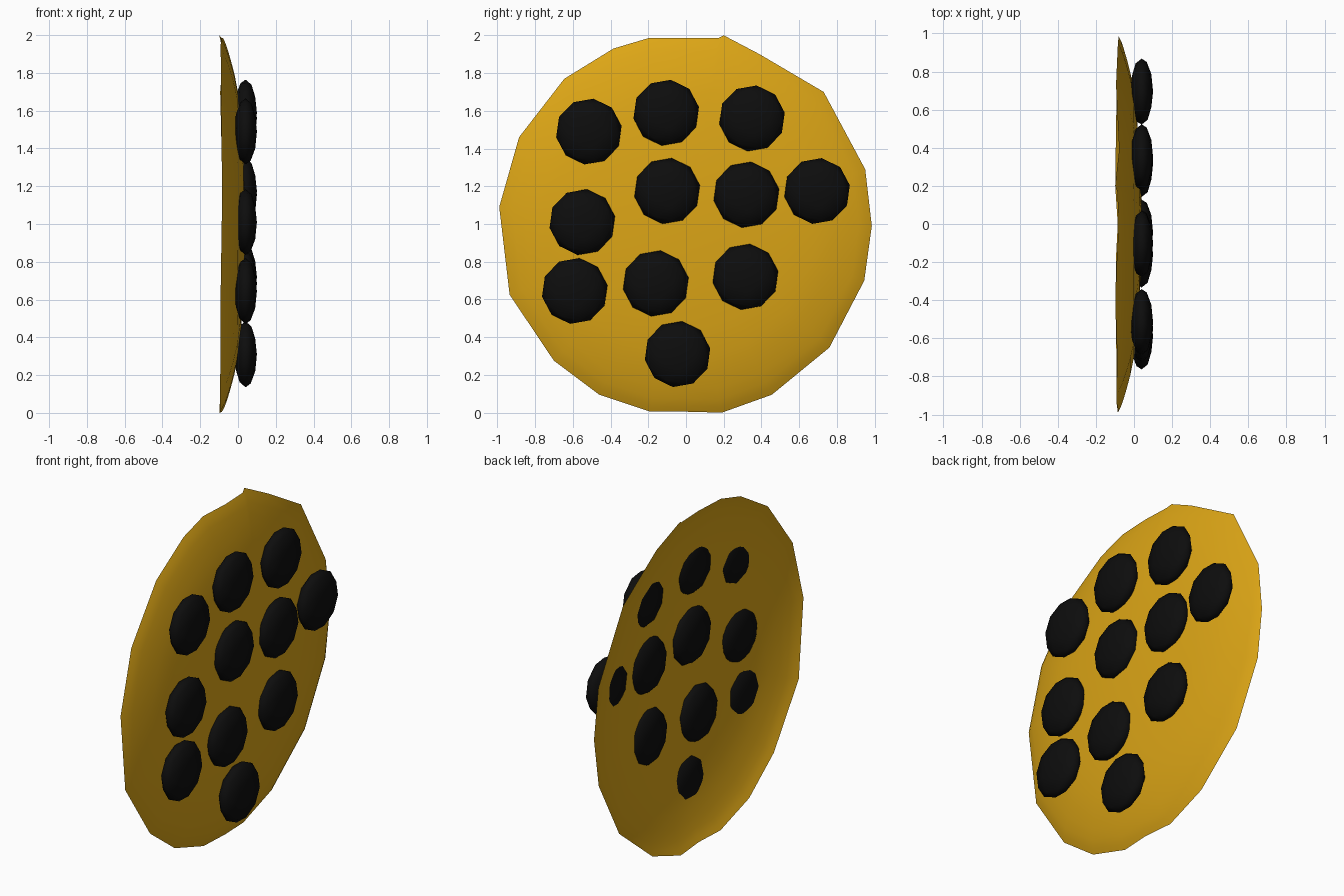
import bpy, bmesh, math
from mathutils import Matrix

if "Cube" in bpy.data.objects:
    bpy.data.objects.remove(bpy.data.objects["Cube"])


def material(name, rgb):
    m = bpy.data.materials.new(name)
    m.diffuse_color = (*rgb, 1)
    m.use_nodes = True
    m.node_tree.nodes["Principled BSDF"].inputs["Base Color"].default_value = m.diffuse_color
    return m


def finish(bm, name, mat):
    me = bpy.data.meshes.new(name)
    bm.to_mesh(me)
    bm.free()
    for p in me.polygons:
        p.use_smooth = True
    me.materials.append(mat)
    ob = bpy.data.objects.new(name, me)
    bpy.context.collection.objects.link(ob)
    return ob


yellow = material("yellow", (0.72, 0.38, 0.008))
black = material("black", (0.004, 0.004, 0.004))

# Dome depth x as a function of radius
PROFILE = [(0, .04), (.2, .038), (.4, .028), (.6, .012), (.7, 0), (.8, -.02),
           (.9, -.047), (.96, -.067), (1.0, -.088), (1.025, -.102)]


def depth(r):
    for (r0, x0), (r1, x1) in zip(PROFILE, PROFILE[1:]):
        if r <= r1:
            return x0 + (x1 - x0) * (r - r0) / (r1 - r0)
    return PROFILE[-1][1]


# Thin domed shell with an irregular many-sided rim (y, z), counter-clockwise seen from +x
RIM = [(.985, .99), (.95, 1.29), (.73, 1.70), (.39, 1.90), (.2, 2.0), (.17, 1.985),
       (0, 1.985), (-.2, 1.985), (-.385, 1.93), (-.645, 1.77), (-.885, 1.46),
       (-.99, 1.09), (-.935, .625), (-.70, .275), (-.46, .095), (-.19, .005),
       (0, .005), (.19, 0), (.455, .095), (.76, .345), (.945, .70)]
bm = bmesh.new()
centre = bm.verts.new((depth(0), 0, 1))
rings = []
for s in (.2, .4, .55, .7, .8, .87, .93, .97, 1):
    rings.append([bm.verts.new((depth(s * math.hypot(y, z - 1)), s * y, 1 + s * (z - 1)))
                  for y, z in RIM])
n = len(RIM)
for i in range(n):
    j = (i + 1) % n
    bm.faces.new((centre, rings[0][i], rings[0][j]))
    for a, b in zip(rings, rings[1:]):
        bm.faces.new((a[i], b[i], b[j], a[j]))
finish(bm, "domed_shell", yellow)

# Flattened round spots that poke through the shell
SPOTS = [(-.515, 1.49), (-.105, 1.59), (.35, 1.56), (-.1, 1.175), (.32, 1.155),
         (.695, 1.175), (-.55, 1.01), (-.59, .645), (-.16, .685), (.315, .72), (-.045, .31)]
for k, (y, z) in enumerate(SPOTS):
    bm = bmesh.new()
    bmesh.ops.create_icosphere(bm, subdivisions=2, radius=1)
    bm.transform(Matrix.Translation((.04, y, z)) @ Matrix.Diagonal((.06, .176, .176, 1))
                 @ Matrix.Rotation(math.radians(10), 4, 'X')
                 @ Matrix.Rotation(math.pi / 2, 4, 'Y'))
    finish(bm, f"spot_{k + 1}", black)
